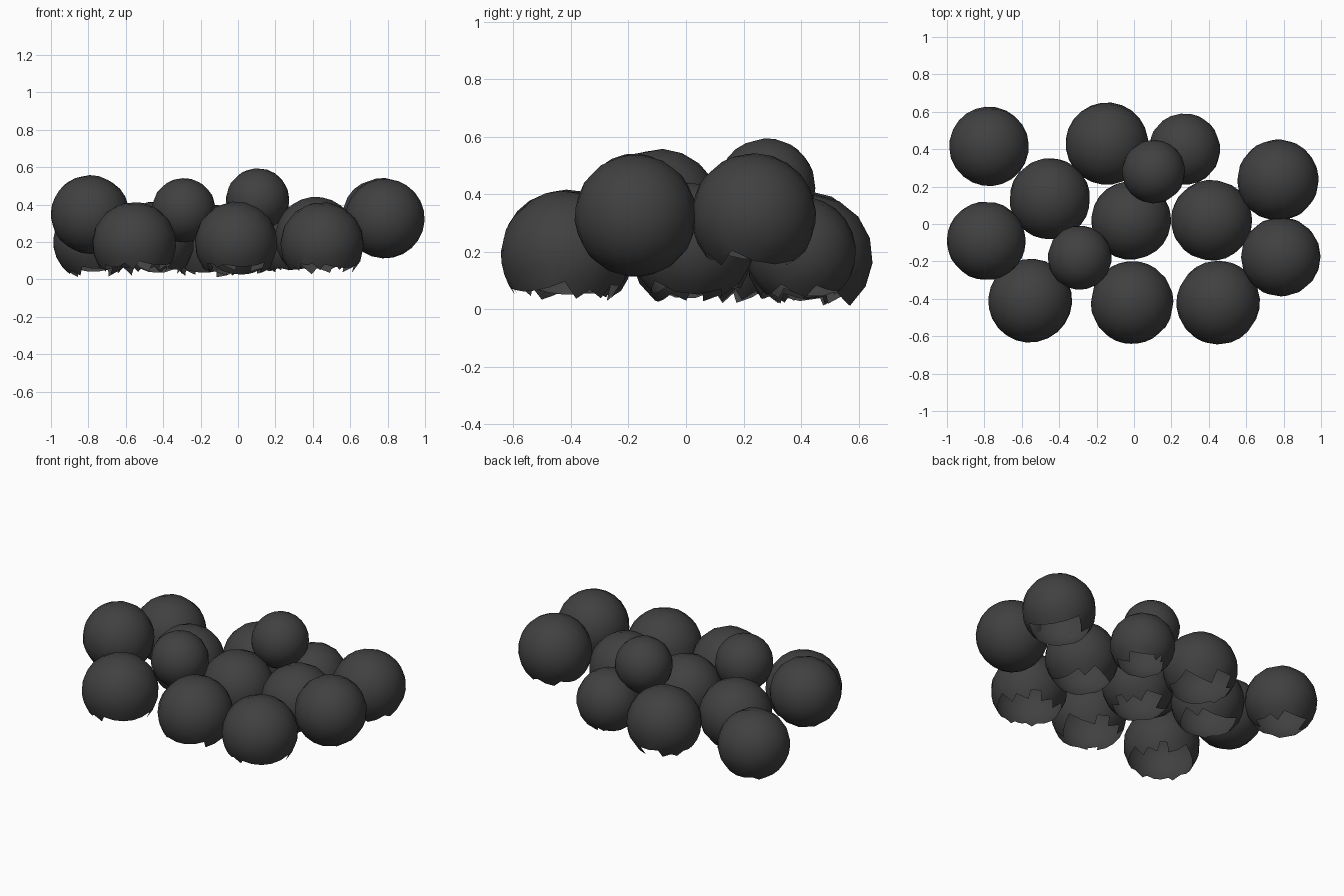
import bpy, bmesh, random
from mathutils import Euler, Vector

random.seed(4)
cube = bpy.data.objects.get("Cube")
if cube:
    bpy.data.objects.remove(cube, do_unlink=True)

charcoal = bpy.data.materials.new("charcoal")
charcoal.use_nodes = True
colour = (0.052, 0.052, 0.052, 1)
charcoal.diffuse_color = colour
bsdf = charcoal.node_tree.nodes["Principled BSDF"]
bsdf.inputs["Base Color"].default_value = colour
bsdf.inputs["Roughness"].default_value = 0.9


def ball(name, x, y, z, radius, cut=None):
    """Randomly turned sphere; faces lying below the cut height are broken away."""
    bm = bmesh.new()
    bmesh.ops.create_uvsphere(bm, u_segments=16, v_segments=12, radius=radius)
    turn = Euler([random.uniform(0, 6.28) for _ in range(3)]).to_matrix()
    bmesh.ops.transform(bm, matrix=turn.to_4x4(), verts=bm.verts)
    bmesh.ops.translate(bm, vec=Vector((x, y, z)), verts=bm.verts)
    if cut is not None:
        low = [f for f in bm.faces if f.calc_center_median().z < cut]
        bmesh.ops.delete(bm, geom=low, context="FACES")
    # Settle the ragged rim on the ground
    for v in bm.verts:
        v.co.z = max(v.co.z, 0)
    for f in bm.faces:
        f.smooth = True
    mesh = bpy.data.meshes.new(name)
    bm.to_mesh(mesh)
    bm.free()
    mesh.materials.append(charcoal)
    bpy.context.collection.objects.link(bpy.data.objects.new(name, mesh))


# Lower layer, broken open underneath
ball("front_right_ball", -0.555, -0.41, 0.19, 0.225, 0.07)
ball("front_middle_ball", -0.01, -0.42, 0.195, 0.222, 0.07)
ball("front_left_ball", 0.45, -0.42, 0.19, 0.224, 0.07)
ball("centre_ball", -0.015, 0.02, 0.2, 0.213, 0.05)
ball("centre_left_ball", 0.415, 0.02, 0.225, 0.217, 0.07)
ball("centre_right_ball", -0.45, 0.135, 0.2, 0.217, 0.05)
ball("back_right_ball", -0.775, 0.415, 0.2, 0.213, 0.045)
ball("back_middle_ball", -0.145, 0.43, 0.18, 0.221, 0.05)
ball("back_left_ball", 0.27, 0.4, 0.2, 0.192, 0.06)

# Raised outer balls
ball("side_right_ball", -0.79, -0.09, 0.347, 0.211)
ball("side_left_ball", 0.785, -0.175, 0.325, 0.213)
ball("side_left_rear_ball", 0.77, 0.235, 0.325, 0.218, 0.18)

# Small balls on top
ball("top_right_ball", -0.29, -0.18, 0.37, 0.172)
ball("top_left_ball", 0.105, 0.28, 0.425, 0.17)
